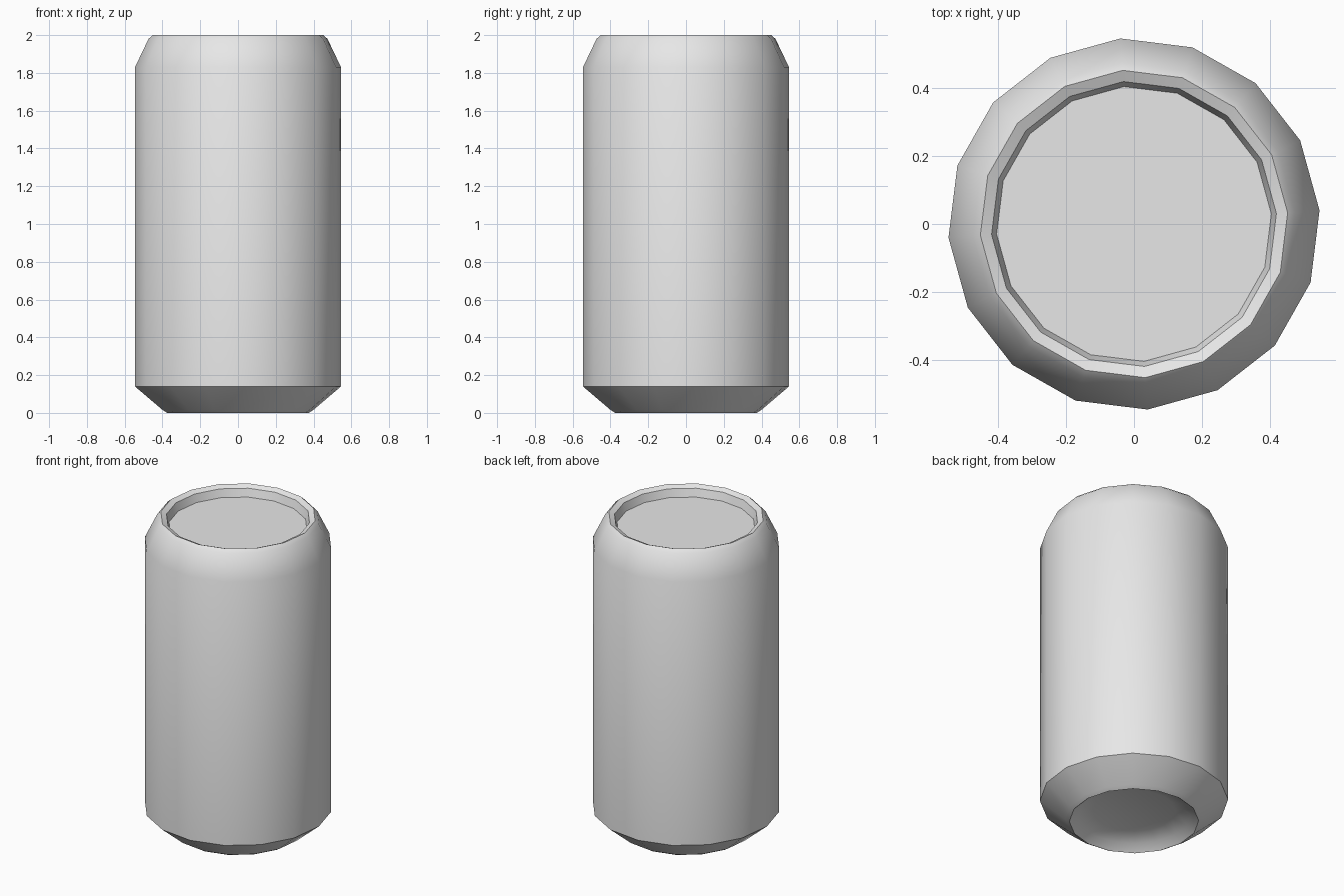
import bpy
import bmesh
from math import cos, sin, tau, radians

default = bpy.data.objects.get("Cube")
if default:
    bpy.data.objects.remove(default, do_unlink=True)

SIDES = 16
TWIST = radians(4.2)

metal = bpy.data.materials.new("light grey metal")
metal.use_nodes = True
GREY = (0.8, 0.8, 0.8, 1.0)
metal.diffuse_color = GREY
metal.node_tree.nodes["Principled BSDF"].inputs["Base Color"].default_value = GREY


def lathe(name, profile, cap_start=False, cap_end=False):
    """Revolve (radius, height) points; the outside lies right of the path."""
    bm = bmesh.new()
    rings = []
    for r, z in profile:
        angles = [TWIST + tau * i / SIDES for i in range(SIDES)]
        rings.append([bm.verts.new((r * cos(a), r * sin(a), z)) for a in angles])
    for low, high in zip(rings, rings[1:]):
        for i in range(SIDES):
            j = (i + 1) % SIDES
            bm.faces.new((low[i], low[j], high[j], high[i]))
    if cap_start:
        bm.faces.new(rings[0][::-1])
    if cap_end:
        bm.faces.new(rings[-1])
    mesh = bpy.data.meshes.new(name)
    bm.to_mesh(mesh)
    bm.free()
    mesh.materials.append(metal)
    obj = bpy.data.objects.new(name, mesh)
    bpy.context.collection.objects.link(obj)
    bpy.ops.object.select_all(action="DESELECT")
    obj.select_set(True)
    bpy.context.view_layer.objects.active = obj
    bpy.ops.object.shade_smooth_by_angle(angle=radians(30))
    return obj


# Hollow underside
lathe("base_dome", [(0.24, 0.07), (0.33, 0.04), (0.376, 0.0)], cap_start=True)

# Tapered foot, straight wall and rounded shoulder
lathe("can_wall", [(0.376, 0.0), (0.40, 0.015), (0.547, 0.14),
                   (0.547, 1.83), (0.475, 1.98), (0.453, 2.0)])

# Rim and sunken lid
lathe("lid", [(0.453, 2.0), (0.42, 1.985), (0.405, 1.935)], cap_end=True)
